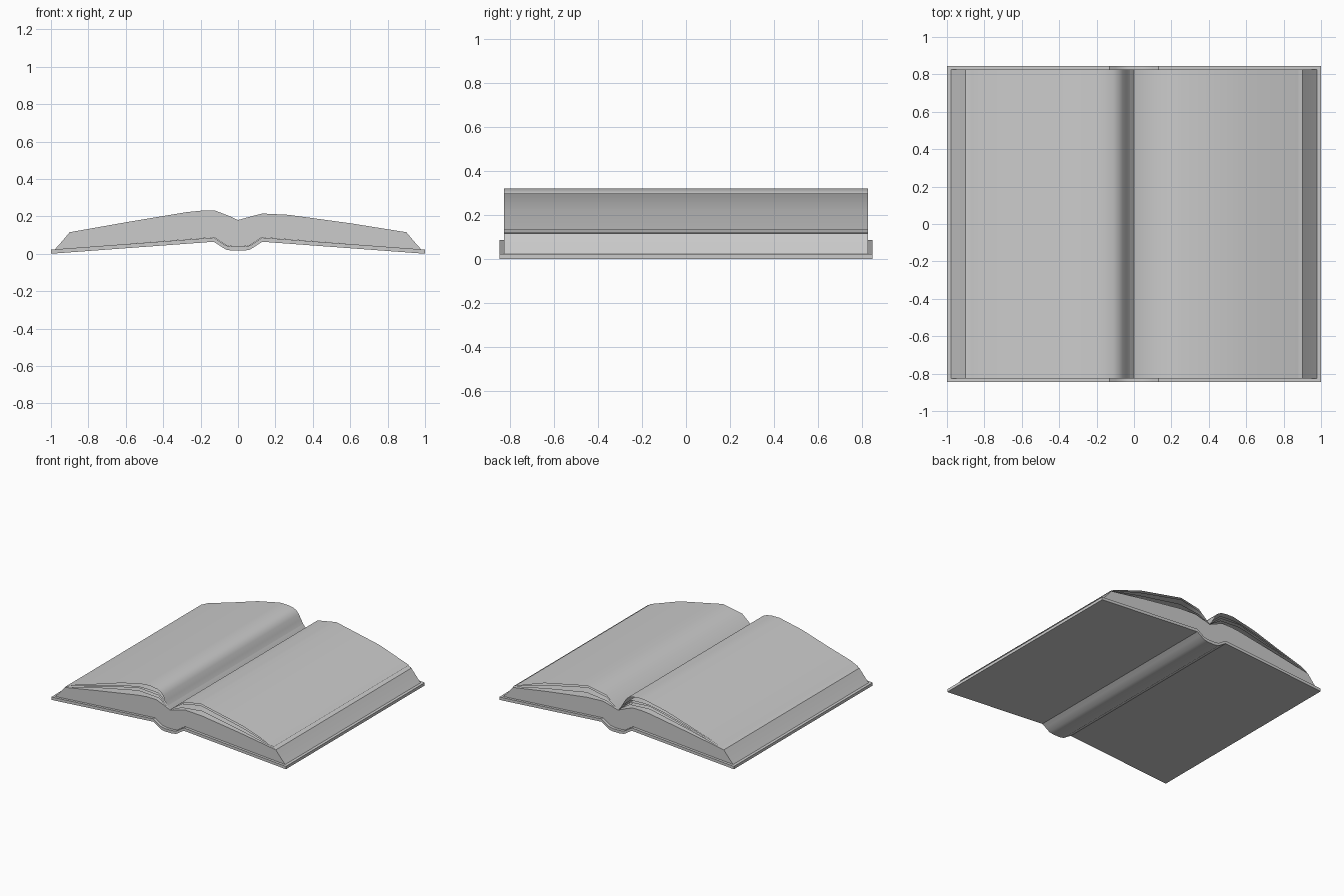
import bpy, math

if "Cube" in bpy.data.objects:
    bpy.data.objects.remove(bpy.data.objects["Cube"])


def extrude_profile(name, pts, half, closed=True, angle=35):
    """Sweep an x/z profile along y; closed profiles get end caps."""
    n = len(pts)
    verts = [(x, -half, z) for x, z in pts] + [(x, half, z) for x, z in pts]
    last = n if closed else n - 1
    faces = [(i, i + n, (i + 1) % n + n, (i + 1) % n) for i in range(last)]
    if closed:
        faces += [tuple(range(n)), tuple(reversed(range(n, 2 * n)))]
    me = bpy.data.meshes.new(name)
    me.from_pydata(verts, [], faces)
    me.update()
    ob = bpy.data.objects.new(name, me)
    bpy.context.collection.objects.link(ob)
    bpy.ops.object.select_all(action='DESELECT')
    ob.select_set(True)
    bpy.context.view_layer.objects.active = ob
    bpy.ops.object.shade_smooth_by_angle(angle=math.radians(angle))
    return ob


# Cover: two boards and a dropped spine, ordered so normals face outward
half_under = [(0.13, 0.064), (0.10, 0.045), (0.065, 0.022)]
under = [(1, 0)] + half_under + [(0.03, 0.016), (-0.03, 0.016)]
under += [(-x, z) for x, z in reversed(half_under)] + [(-1, 0)]
over = [(x, z + 0.022) for x, z in reversed(under)]
extrude_profile("cover", list(reversed(under)) + list(reversed(over)), 0.845)

# Page block: rests on the cover, slanted fore-edges, gutter in the middle
seat = [(x * 0.98, z + 0.001) for x, z in reversed(over)]
right_top = [(0.955, 0.05), (0.925, 0.085), (0.90, 0.115), (0.60, 0.163),
             (0.27, 0.208), (0.13, 0.215), (0.06, 0.197)]
left_top = [(-0.05, 0.203), (-0.12, 0.23), (-0.20, 0.23), (-0.27, 0.223),
            (-0.60, 0.168), (-0.90, 0.115), (-0.925, 0.085), (-0.955, 0.05)]
block = list(reversed(seat)) + right_top + [(0, 0.18)] + left_top
extrude_profile("page_block", block, 0.825)

# Loose sheets, each fanning out from the gutter to the fore-edge
left_sheets = [
    [(-0.02, 0.205), (-0.04, 0.24), (-0.06, 0.275), (-0.08, 0.298), (-0.11, 0.312),
     (-0.16, 0.32), (-0.22, 0.32), (-0.41, 0.28), (-0.65, 0.205), (-0.83, 0.153), (-0.88, 0.128)],
    [(-0.05, 0.242), (-0.10, 0.285), (-0.20, 0.29), (-0.27, 0.288), (-0.42, 0.258),
     (-0.83, 0.147), (-0.89, 0.125)],
    [(-0.10, 0.268), (-0.27, 0.28), (-0.43, 0.243), (-0.82, 0.142), (-0.89, 0.122)],
    [(-0.10, 0.248), (-0.27, 0.258), (-0.60, 0.19), (-0.89, 0.12)],
]
right_sheets = [
    [(0.10, 0.268), (0.26, 0.298), (0.63, 0.22), (0.88, 0.132)],
    [(0.10, 0.253), (0.26, 0.284), (0.62, 0.205), (0.86, 0.135)],
    [(0.10, 0.225), (0.27, 0.244), (0.62, 0.18), (0.90, 0.12)],
]
for side, sheets in (("left", left_sheets), ("right", right_sheets)):
    for i, pts in enumerate(sheets):
        path = [(0, 0.182)] + pts
        if side == "right":
            path.reverse()          # keeps normals facing up
        extrude_profile(f"{side}_sheet_{i + 1}", path, 0.825, closed=False, angle=60)

# Orient every mesh consistently: closed solids outward, sheets upward
import bmesh
for ob in list(bpy.data.objects):
    bm = bmesh.new()
    bm.from_mesh(ob.data)
    if "sheet" in ob.name:
        bm.normal_update()
        flip = [f for f in bm.faces if f.normal.z < 0]
        if len(flip) > len(bm.faces) / 2:
            bmesh.ops.reverse_faces(bm, faces=bm.faces[:])
    else:
        bmesh.ops.recalc_face_normals(bm, faces=bm.faces[:])
    bm.to_mesh(ob.data)
    bm.free()
